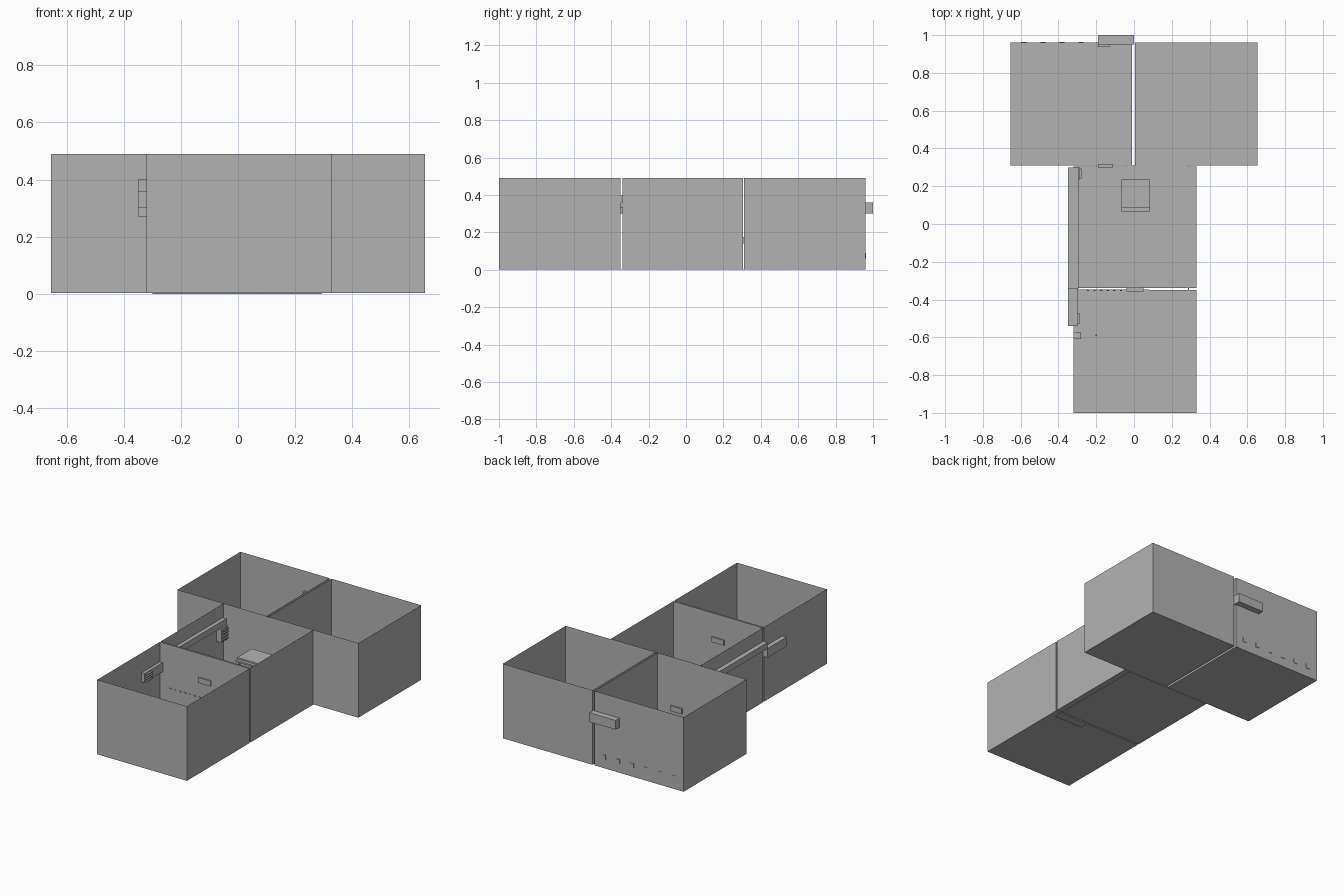
import bpy, bmesh

grey = bpy.data.materials.new("wall_grey")
grey.diffuse_color = (0.45, 0.45, 0.45, 1)


def finish(name, bm):
    me = bpy.data.meshes.new(name)
    bm.to_mesh(me)
    bm.free()
    me.materials.append(grey)
    ob = bpy.data.objects.new(name, me)
    bpy.context.collection.objects.link(ob)
    return ob


def add_box(bm, x0, x1, y0, y1, z0, z1):
    verts = bmesh.ops.create_cube(bm, size=1)["verts"]
    for v in verts:
        v.co = ((x0 + x1) / 2 + v.co.x * (x1 - x0),
                (y0 + y1) / 2 + v.co.y * (y1 - y0),
                (z0 + z1) / 2 + v.co.z * (z1 - z0))
    return verts


def boxes(name, *dims):
    bm = bmesh.new()
    for d in dims:
        add_box(bm, *d)
    return finish(name, bm)


H = 0.49


# Open-topped rooms with thin single-surface walls
def room(name, x0, x1, y0, y1):
    bm = bmesh.new()
    verts = add_box(bm, x0, x1, y0, y1, 0.002, H)
    top = [f for f in bm.faces if all(v.co.z > H - 0.001 for v in f.verts)]
    bmesh.ops.delete(bm, geom=top, context='FACES_ONLY')
    finish(name, bm)


room("back_left_room", -0.655, -0.01, 0.31, 0.96)
room("back_right_room", 0.005, 0.655, 0.31, 0.96)
room("middle_room", -0.32, 0.33, -0.34, 0.305)
room("front_room", -0.32, 0.33, -1.0, -0.35)

# Air ducts through the left walls and the back wall
boxes("middle_duct", (-0.35, -0.295, -0.345, 0.30, 0.36, 0.40))
boxes("middle_duct_drop", (-0.35, -0.285, 0.235, 0.30, 0.27, 0.36))
boxes("front_duct", (-0.35, -0.30, -0.54, -0.345, 0.30, 0.36))
boxes("back_duct", (-0.19, 0.0, 0.95, 1.0, 0.30, 0.36))


# Louvre slats on the duct outlets
def louvres(name, x0, x1, y0, y1, z0, z1, n=4):
    step = (z1 - z0) / n
    boxes(name, *[(x0, x1, y0, y1, z0 + i * step, z0 + (i + 0.4) * step)
                  for i in range(n)])


louvres("middle_louvres", -0.285, -0.277, 0.24, 0.295, 0.28, 0.36)
louvres("front_louvres", -0.30, -0.288, -0.53, -0.47, 0.305, 0.36)
louvres("back_louvres", -0.19, -0.13, 0.938, 0.95, 0.305, 0.36)

# Small sockets along the back wall
boxes("back_sockets", *[(-0.597 + i * 0.101, -0.570 + i * 0.101, 0.957, 0.963,
                         0.06, 0.09) for i in range(6)])
# Small fixtures along the front room's rear wall
boxes("wall_fixtures", *[(-0.25 + i * 0.035, -0.238 + i * 0.035, -0.354, -0.349,
                          0.20, 0.207) for i in range(9)])

# Pass-through units in the dividing walls
boxes("rear_wall_unit", (-0.19, -0.11, 0.298, 0.318, 0.14, 0.175))
boxes("front_wall_unit", (-0.04, 0.05, -0.357, -0.333, 0.30, 0.335))
# Small items on the front room's left wall
boxes("side_wall_units", (-0.319, -0.28, -0.61, -0.575, 0.15, 0.18),
      (-0.203, -0.195, -0.594, -0.586, 0.002, 0.01))

# Stand in the middle room
boxes("stand_top", (-0.065, 0.085, 0.085, 0.235, 0.275, 0.29),
      (-0.065, 0.085, 0.065, 0.085, 0.27, 0.28))
boxes("stand_legs", *[(x, x + 0.008, y, y + 0.008, 0.002, 0.275)
                      for x in (-0.06, 0.072) for y in (0.09, 0.22)])

# Thin cable runs under the floor
boxes("floor_cables", (0.286, 0.292, -0.405, 0.31, 0, 0.004),
      (0.08, 0.292, -0.408, -0.402, 0, 0.004),
      (0.08, 0.086, -0.405, -0.35, 0, 0.004),
      (-0.30, 0.08, -0.352, -0.346, 0, 0.004),
      (-0.04, 0.292, 0.305, 0.311, 0, 0.004))
